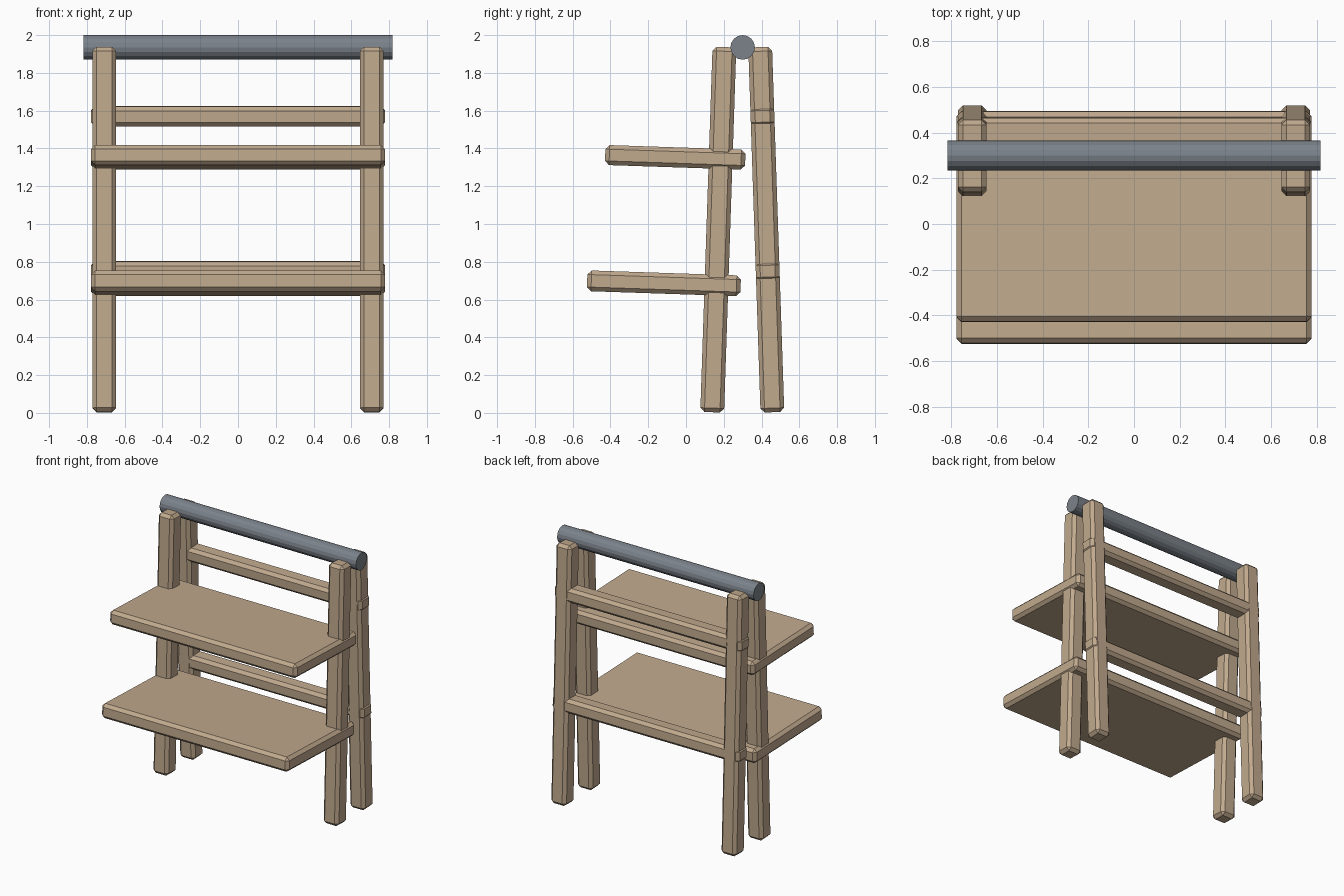
import bpy, bmesh, math
from mathutils import Matrix, Vector

if "Cube" in bpy.data.objects:
    bpy.data.objects.remove(bpy.data.objects["Cube"])

TILT = math.atan2(0.065, 1.94)


def material(name, color):
    m = bpy.data.materials.new(name)
    m.diffuse_color = (*color, 1)
    m.use_nodes = True
    m.node_tree.nodes["Principled BSDF"].inputs["Base Color"].default_value = m.diffuse_color
    return m


wood = material("tan wood", (0.53, 0.40, 0.27))
metal = material("grey metal", (0.20, 0.225, 0.255))


def finish(name, bm, mat):
    bmesh.ops.recalc_face_normals(bm, faces=bm.faces)
    me = bpy.data.meshes.new(name)
    bm.to_mesh(me)
    bm.free()
    me.materials.append(mat)
    ob = bpy.data.objects.new(name, me)
    bpy.context.collection.objects.link(ob)
    return ob


def beam(name, size, center, tilt):
    """Chamfered timber, leaning about the x axis."""
    bm = bmesh.new()
    bmesh.ops.create_cube(bm, size=1)
    bmesh.ops.scale(bm, vec=size, verts=bm.verts)
    bmesh.ops.bevel(bm, geom=bm.edges[:], offset=0.022, segments=1, affect='EDGES')
    bm.transform(Matrix.Translation(Vector(center)) @ Matrix.Rotation(tilt, 4, 'X'))
    return finish(name, bm, wood)


# Four leaning legs
for side, x in (("left", -0.708), ("right", 0.708)):
    beam(f"front_leg_{side}", (0.126, 0.126, 1.934), (x, 0.171, 0.97), -TILT)
    beam(f"back_leg_{side}", (0.126, 0.126, 1.934), (x, 0.425, 0.97), TILT)

# Shelves, square to the front legs
beam("upper_shelf", (1.556, 0.742, 0.106), (0, -0.057, 1.353), -TILT)
beam("lower_shelf", (1.556, 0.813, 0.110), (0, -0.117, 0.686), -TILT)

# Rails let into the back legs
for name, y, z in (("upper_rail", 0.405, 1.57), ("lower_rail", 0.432, 0.75)):
    beam(name, (1.556, 0.122, 0.106), (0, y, z), TILT)

# Round bar resting between the leg tops
bm = bmesh.new()
bmesh.ops.create_cone(bm, cap_ends=True, segments=16, radius1=0.065, radius2=0.065, depth=1.634)
bm.transform(Matrix.Translation((0, 0.30, 1.935)) @ Matrix.Rotation(math.pi / 2, 4, 'Y'))
finish("top_bar", bm, metal)
